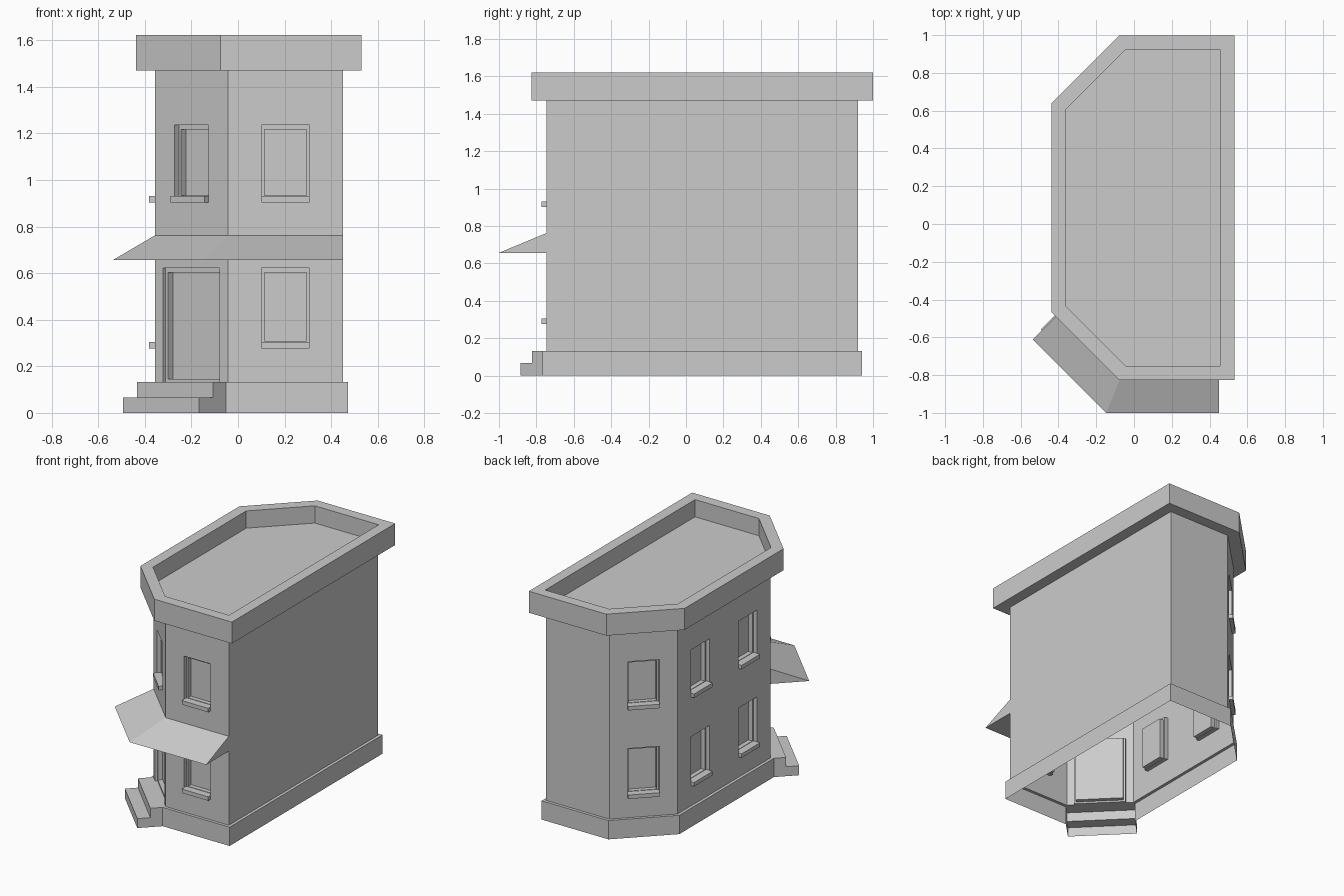
import bpy, bmesh
from mathutils import Vector, Matrix

if "Cube" in bpy.data.objects:
    bpy.data.objects.remove(bpy.data.objects["Cube"])

# Building outline, counter-clockwise from the front right corner
OUT = [Vector(p) for p in ((.451, -.747), (.451, .919), (-.043, .919),
                           (-.357, .605), (-.357, -.433), (-.043, -.747))]
N = len(OUT)
BASE_Z, WALL_Z, ROOF_Z, FLOOR_Z = .133, 1.47, 1.622, 1.50


def direction(i):
    return (OUT[(i + 1) % N] - OUT[i % N]).normalized()


def normal(i):
    t = direction(i)
    return Vector((t.y, -t.x))


def offset(d):
    """Outline moved outward by d with mitred corners."""
    res = []
    for i in range(N):
        a, b = normal(i - 1), normal(i)
        res.append(OUT[i] + (a + b) * d / (1 + a.dot(b)))
    return res


def ring(d, z):
    return [(p.x, p.y, z) for p in offset(d)]


def face(bm, pts):
    bm.faces.new([bm.verts.new(p) for p in pts])


def loft(bm, rings, cap=False, skip=()):
    for a, b in zip(rings, rings[1:]):
        n = len(a)
        for i in range(n):
            if i not in skip:
                j = (i + 1) % n
                face(bm, (a[i], a[j], b[j], b[i]))
    if cap:
        face(bm, rings[-1])


def finish(name, bm):
    bmesh.ops.remove_doubles(bm, verts=bm.verts, dist=1e-5)
    me = bpy.data.meshes.new(name)
    bm.to_mesh(me)
    bm.free()
    ob = bpy.data.objects.new(name, me)
    bpy.context.collection.objects.link(ob)


def on_wall(i, u, d, z):
    p = OUT[i] + direction(i) * u + normal(i) * d
    return (p.x, p.y, z)


# Openings per wall: centre, half width, bottom, top, reveal depth, bottom frame
def window(u, upper):
    z0, z1 = (.931, 1.236) if upper else (.305, .622)
    return (u, .1035, z0, z1, .027, .003)


def mid(i):
    return (OUT[(i + 1) % N] - OUT[i]).length / 2


openings = {i: [] for i in range(N)}
for i, shifts in ((2, (0,)), (3, (-.265, .265)), (5, (0,))):
    for s in shifts:
        openings[i] += [window(mid(i) + s, False), window(mid(i) + s, True)]
door = (mid(4), .172, BASE_Z, .622, .016, .012)
openings[4] = [door, window(mid(4), True)]

# Walls with holes, stepped recesses and sills
walls, recesses, sills = bmesh.new(), bmesh.new(), bmesh.new()
for i in range(N):
    us, zs = {0, mid(i) * 2}, {BASE_Z, WALL_Z}
    for u, h, z0, z1, _, _ in openings[i]:
        us |= {u - h, u + h}
        zs |= {z0, z1}
    us, zs = sorted(us), sorted(zs)
    for a, b in zip(us, us[1:]):
        if b - a < 1e-5:
            continue
        for c, d in zip(zs, zs[1:]):
            um, zm = (a + b) / 2, (c + d) / 2
            if any(abs(um - o[0]) < o[1] and o[2] < zm < o[3] for o in openings[i]):
                continue
            face(walls, [on_wall(i, u, 0, z) for u, z in ((a, c), (b, c), (b, d), (a, d))])
    for o in openings[i]:
        u, h, z0, z1, depth, low = o

        def rect(f, g, d):
            return [on_wall(i, x, d, z) for x, z in
                    ((u - h + f, z0 + g), (u + h - f, z0 + g),
                     (u + h - f, z1 - f * 1.4), (u - h + f, z1 - f * 1.4))]
        loft(recesses, [rect(0, 0, 0), rect(0, 0, -depth), rect(.013, low, -depth),
                        rect(.013, low, -depth - .031)], cap=True)
        if o is not door:
            t, n = direction(i), normal(i)
            c = on_wall(i, u, .0125, z0 - .014)
            m = Matrix(((n.x * .025, t.x * h * 2, 0, c[0]),
                        (n.y * .025, t.y * h * 2, 0, c[1]),
                        (0, 0, .028, c[2]), (0, 0, 0, 1)))
            bmesh.ops.create_cube(sills, size=1, matrix=m)
finish("walls", walls)
finish("door_and_window_recesses", recesses)
finish("window_sills", sills)

# Plinth, open where the steps meet it
bm = bmesh.new()
loft(bm, [ring(.021, 0), ring(.021, BASE_Z)], skip=(4,))
loft(bm, [ring(.021, BASE_Z), ring(0, BASE_Z)])
finish("plinth", bm)

# Overhanging parapet with sunken flat roof
bm = bmesh.new()
loft(bm, [ring(0, WALL_Z), ring(.08, WALL_Z), ring(.08, ROOF_Z),
          ring(.004, ROOF_Z), ring(.004, FLOOR_Z)], cap=True)
finish("roof_parapet", bm)

# Entrance steps on the front corner, hollow underneath
bm = bmesh.new()
base, n4 = offset(.021), normal(4)
profile = ((0, BASE_Z), (.08, BASE_Z), (.08, .067), (.165, .067), (.165, 0), (0, 0))
left, right = [[(*(p + n4 * d), z) for d, z in profile] for p in (base[4], base[5])]
for k in range(4):
    face(bm, (left[k], left[k + 1], right[k + 1], right[k]))
face(bm, left[::-1])
face(bm, right)
finish("entrance_steps", bm)

# Awning wrapping the corner and the front
bm = bmesh.new()
reach, hi, lo = .253, .762, .657
inner = [OUT[4], OUT[5], OUT[0]]
outer = [OUT[4] + n4 * reach, offset(reach)[5], OUT[0] + normal(5) * reach]
top = [(*p, hi) for p in inner]
low = [(*p, lo) for p in inner]
rim = [(*p, lo) for p in outer]
for k in range(2):
    face(bm, (top[k], rim[k], rim[k + 1], top[k + 1]))
    face(bm, (low[k], low[k + 1], rim[k + 1], rim[k]))
face(bm, (top[0], low[0], rim[0]))
face(bm, (top[2], rim[2], low[2]))
finish("awning", bm)
